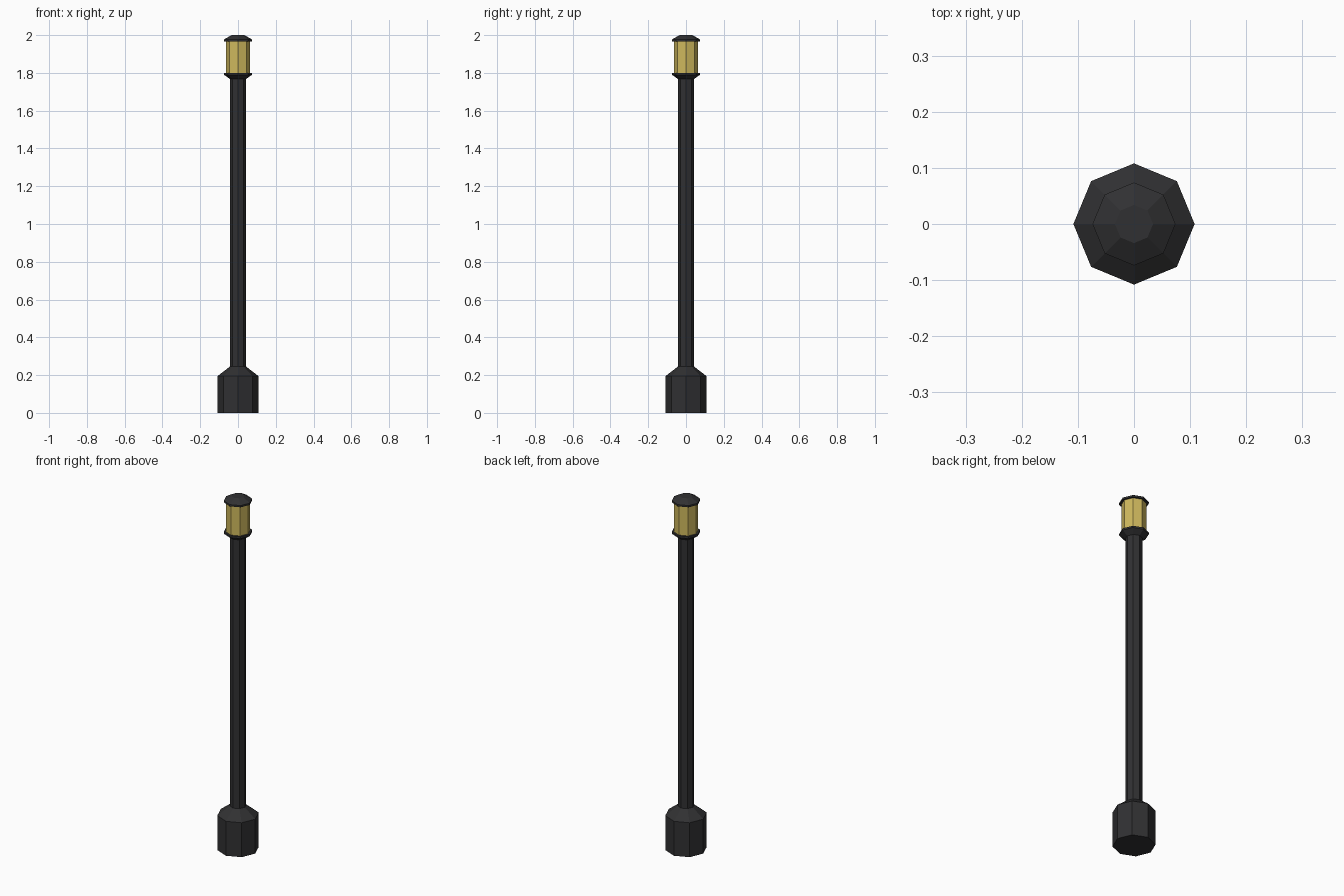
import bpy, bmesh
from math import cos, sin, pi

if "Cube" in bpy.data.objects:
    bpy.data.objects.remove(bpy.data.objects["Cube"])

SIDES = 8

def material(name, rgb):
    m = bpy.data.materials.new(name)
    m.diffuse_color = (*rgb, 1)
    m.use_nodes = True
    m.node_tree.nodes["Principled BSDF"].inputs["Base Color"].default_value = m.diffuse_color
    return m

dark = material("dark_metal", (0.03, 0.03, 0.032))
glow = material("yellow_glass", (0.62, 0.48, 0.11))

def turned(name, profile, mat):
    """Closed octagonal solid from (radius, z) rings, bottom to top."""
    bm = bmesh.new()
    rings = [[bm.verts.new((r * cos(2 * pi * i / SIDES), r * sin(2 * pi * i / SIDES), z))
              for i in range(SIDES)] for r, z in profile]
    for a, b in zip(rings, rings[1:]):
        for i in range(SIDES):
            j = (i + 1) % SIDES
            bm.faces.new((a[i], a[j], b[j], b[i]))
    bm.faces.new(rings[0][::-1])
    bm.faces.new(rings[-1])
    mesh = bpy.data.meshes.new(name)
    bm.to_mesh(mesh)
    bm.free()
    mesh.materials.append(mat)
    ob = bpy.data.objects.new(name, mesh)
    bpy.context.collection.objects.link(ob)
    return ob

# Base, post and flared collar in one continuous turned shape
turned("post", [(0.108, 0), (0.108, 0.195), (0.043, 0.245), (0.043, 1.768),
                (0.074, 1.79), (0.074, 1.80)], dark)
# Lantern glass
turned("lantern_glass", [(0.063, 1.80), (0.063, 1.968)], glow)
# Lantern cap
turned("lantern_cap", [(0.074, 1.967), (0.074, 1.977), (0.034, 2.0)], dark)
